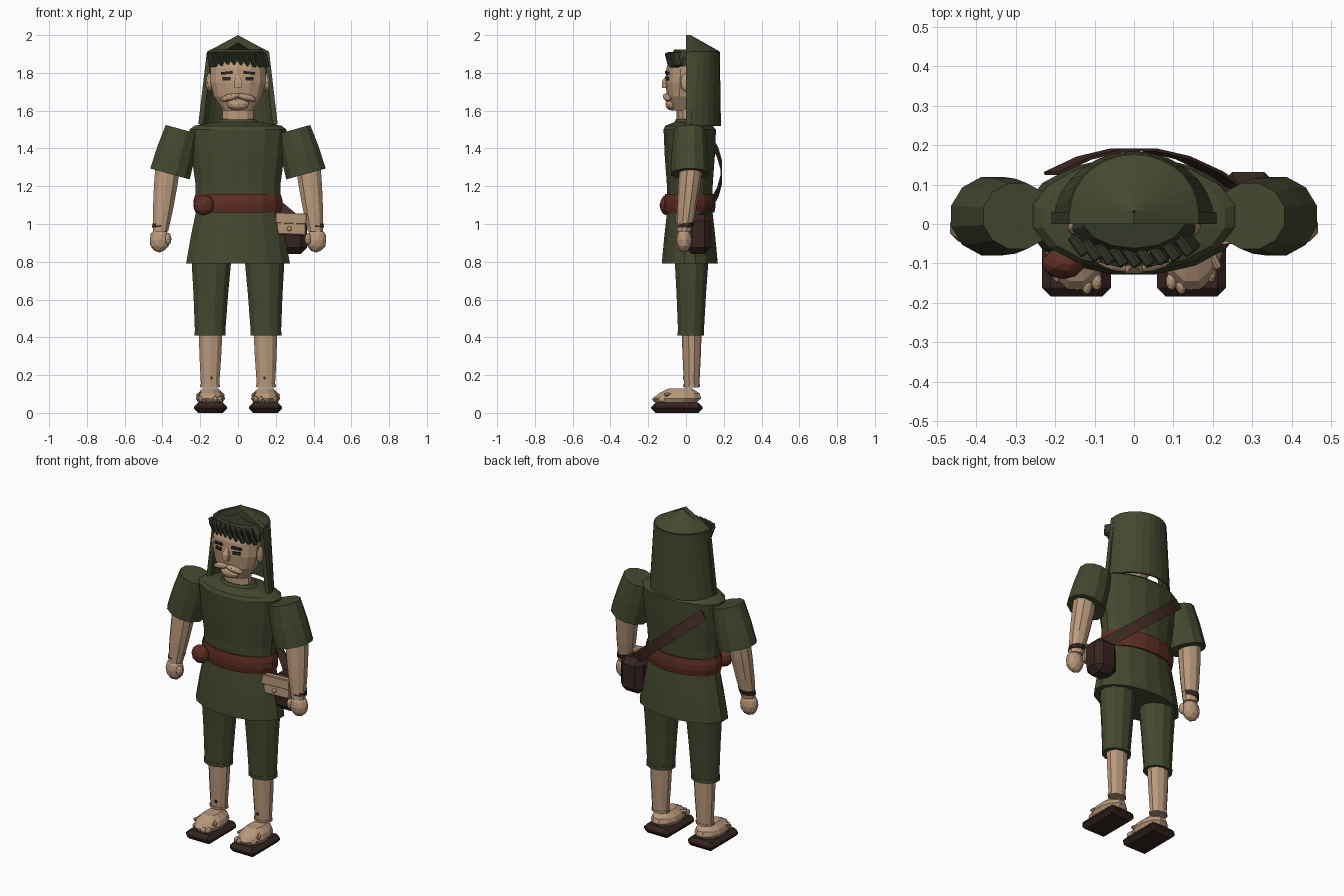
import bpy, bmesh
from math import sin, cos, pi
from mathutils import Matrix, Vector

old = bpy.data.objects.get("Cube")
if old:
    bpy.data.objects.remove(old)


def material(name, red, green, blue):
    mat = bpy.data.materials.new(name)
    mat.use_nodes = True
    mat.diffuse_color = (red, green, blue, 1)
    node = next(n for n in mat.node_tree.nodes if n.type == 'BSDF_PRINCIPLED')
    node.inputs["Base Color"].default_value = mat.diffuse_color
    return mat


CLOTH = material("olive cloth", .058, .066, .029)
HAIR = material("dark olive hair", .034, .042, .022)
SKIN = material("tan skin", .49, .32, .2)
BELT = material("red brown leather", .115, .028, .018)
STRAP = material("brown strap", .055, .026, .018)
DARK = material("dark leather", .036, .018, .014)
INK = material("eye dark", .02, .022, .018)


def finish(name, bm, mat, thickness=0):
    bmesh.ops.recalc_face_normals(bm, faces=bm.faces[:])
    mesh = bpy.data.meshes.new(name)
    bm.to_mesh(mesh)
    bm.free()
    mesh.materials.append(mat)
    part = bpy.data.objects.new(name, mesh)
    bpy.context.collection.objects.link(part)
    if thickness:
        solid = part.modifiers.new("thickness", 'SOLIDIFY')
        solid.thickness = thickness
        solid.offset = 0


def loft(name, mat, bottom, top, widths, depth=.8, sides=12, tilt=0, side=1, half=False):
    """Evenly spaced elliptical rings from bottom to top; half gives an open rear shell."""
    bm = bmesh.new()
    rings = []
    for k, width in enumerate(widths):
        centre = Vector(bottom).lerp(Vector(top), k / (len(widths) - 1))
        ring = []
        for i in range(sides + half):
            angle = pi * i / sides if half else pi * (2 * i + 1) / sides
            across = width * cos(angle)
            point = centre + Vector((across * cos(tilt), width * depth * sin(angle), across * sin(tilt)))
            point.x *= side
            ring.append(bm.verts.new(point))
        rings.append(ring)
    for low, high in zip(rings, rings[1:]):
        for i in range(sides):
            j = (i + 1) % len(low)
            bm.faces.new((low[i], low[j], high[j], high[i]))
    if not half:
        bm.faces.new(rings[0])
        bm.faces.new(rings[-1])
    finish(name, bm, mat, .01 if half else 0)


def place(bm, pos, rot):
    turn = Matrix.Translation(pos)
    for axis, angle in zip("XYZ", rot):
        turn = turn @ Matrix.Rotation(angle, 4, axis)
    bmesh.ops.transform(bm, matrix=turn, verts=bm.verts[:])


def box(name, mat, pos, size, bevel=0, rot=(0, 0, 0)):
    bm = bmesh.new()
    bmesh.ops.create_cube(bm, size=1)
    bmesh.ops.scale(bm, vec=size, verts=bm.verts[:])
    if bevel:
        bmesh.ops.bevel(bm, geom=bm.edges[:], offset=bevel, segments=1, affect='EDGES')
    place(bm, pos, rot)
    finish(name, bm, mat)


def ball(name, mat, pos, size, rot=(0, 0, 0)):
    bm = bmesh.new()
    bmesh.ops.create_icosphere(bm, subdivisions=2, radius=1)
    bmesh.ops.scale(bm, vec=size, verts=bm.verts[:])
    place(bm, pos, rot)
    finish(name, bm, mat)


def ribbon(name, mat, edge, other_edge, thickness):
    bm = bmesh.new()
    rows = [[bm.verts.new(p) for p in pair] for pair in zip(edge, other_edge)]
    for a, b in zip(rows, rows[1:]):
        bm.faces.new((a[0], a[1], b[1], b[0]))
    finish(name, bm, mat, thickness)


# Tunic with flared skirt, shoulders, collar and belt
loft("tunic", CLOTH, (0, .02, .79), (0, .02, 1.5), (.28, .255, .225, .23, .25, .262), .54, sides=16)
loft("shoulders", CLOTH, (0, .02, 1.5), (0, .01, 1.54), (.262, .235, .13), .54, sides=16)
loft("collar", CLOTH, (0, .01, 1.52), (0, .01, 1.555), (.13, .1), .65)
loft("belt", BELT, (0, .02, 1.06), (0, .02, 1.16), (.23, .24, .24, .23), .58, sides=16)
ball("belt_knot", BELT, (-.18, -.1, 1.1), (.055, .04, .055))

# Neck, head and face
loft("neck", SKIN, (0, 0, 1.5), (0, 0, 1.66), (.085, .085), .6, sides=10)
loft("head", SKIN, (0, -.02, 1.6), (0, 0, 1.9), (.08, .13, .15, .15, .12), .66, sides=14)
loft("nose", SKIN, (0, -.11, 1.72), (0, -.1, 1.79), (.024, .03, .006), 1, sides=4)
ball("chin", SKIN, (0, -.075, 1.635), (.06, .035, .035))
for s, side in ((1, "left"), (-1, "right")):
    ball(side + "_moustache", SKIN, (s * .045, -.1, 1.67), (.055, .02, .018), (0, s * .25, s * .2))
    ball(side + "_ear", SKIN, (s * .15, 0, 1.75), (.02, .03, .05))
    box(side + "_brow", INK, (s * .06, -.1, 1.8), (.06, .009, .014), rot=(0, s * .1, s * .25))
    box(side + "_eye", INK, (s * .06, -.1, 1.77), (.042, .009, .018), rot=(0, 0, s * .25))

# Hair cap and slanted fringe locks
loft("hair", HAIR, (0, 0, 1.835), (0, .01, 1.925), (.158, .16, .13), .55, sides=14)
for i in range(-4, 5):
    x = i / 30
    box("fringe_lock", HAIR, (x, 1.6 * x * x - .075, 1.87), (.026, .06, .08), .005, (.25, -.25, .65))

# Hood: open rear shell, peaked lid and front trim
loft("hood_shell", CLOTH, (0, 0, 1.52), (0, .03, 1.91), (.2, .18, .16), .9, sides=14, half=True)
loft("hood_lid", CLOTH, (0, .03, 1.91), (0, .03, 1.99), (.16, .002), .9, sides=14, half=True)
hem = 1.53
outline = [Vector((x, .015, z)) for x, z in ((-.21, hem), (-.165, 1.91), (0, 2), (.165, 1.91), (.21, hem))]
inside = [Vector((p.x * .87, p.y, max(p.z - .04, hem))) for p in outline]
ribbon("hood_trim", CLOTH, outline, inside, .03)

for s, side in ((1, "left"), (-1, "right")):
    # Arm in a wide sleeve
    loft(side + "_sleeve", CLOTH, (.36, .02, 1.265), (.295, .02, 1.5), (.112, .107, .094), .92, tilt=.27, side=s)
    loft(side + "_arm", SKIN, (.41, -.01, .96), (.37, .03, 1.32), (.042, .056, .065, .07), .9, 10, side=s)
    loft(side + "_wristband", DARK, (.41, -.005, .985), (.405, 0, 1.01), (.048, .05), .9, 10, -.1, s)
    ball(side + "_hand", SKIN, (s * .415, -.01, .915), (.055, .042, .066))
    ball(side + "_thumb", SKIN, (s * .37, -.03, .92), (.018, .022, .033))

    # Cropped trouser leg and bare shin
    loft(side + "_trouser", CLOTH, (.148, .026, .41), (.14, .03, .85), (.082, .095, .112), .85, side=s)
    loft(side + "_cuff", CLOTH, (.148, .026, .41), (.148, .026, .43), (.086, .086), .85, side=s)
    loft(side + "_shin", SKIN, (.148, .03, .135), (.145, .03, .45), (.05, .06, .067), sides=10, side=s)
    loft(side + "_ankle_band", SKIN, (.148, .03, .138), (.148, .03, .15), (.056, .056), sides=10, side=s)
    box(side + "_ankle_mark", INK, (s * .14, -.012, .185), (.012, .009, .015))

    # Foot on a chamfered sandal
    loft(side + "_foot", SKIN, (.146, -.05, .05), (.146, -.03, .13), (.065, .08, .07, .04), 1.6, side=s)
    for k in (1, -1):
        box(side + "_foot_strap", SKIN, (s * .146 + k * .045, -.065, .105), (.02, .11, .016), .004,
            (-.15, k * .65, k * .55))
    for i in range(5):
        ball(side + "_toe", SKIN, (s * (.095 + i / 40), abs(i - 1) / 100 - .155, .072), (.014, .024, .017))
    box(side + "_sandal", DARK, (s * .146, -.048, .027), (.175, .272, .054), .022)

# Hip pouch with a pale front case
lean = (0, .04, .15)
box("pouch", DARK, (.29, .065, .945), (.15, .135, .21), .035)
box("case", SKIN, (.28, -.02, 1), (.16, .035, .115), .006, lean)
box("case_flap", SKIN, (.28, -.04, 1.03), (.164, .01, .055), .002, lean)
ball("case_button", SKIN, (.272, -.043, .975), (.013, .01, .013))

# Shoulder strap curving diagonally over the back
middle = []
for i in range(7):
    x = .29 - i / 12
    middle.append(Vector((x, .19 - 1.4 * x * x, 1.03 + .07 * i)))
slant = Vector((.018, 0, .024))
ribbon("shoulder_strap", STRAP, [p - slant for p in middle], [p + slant for p in middle], .008)
